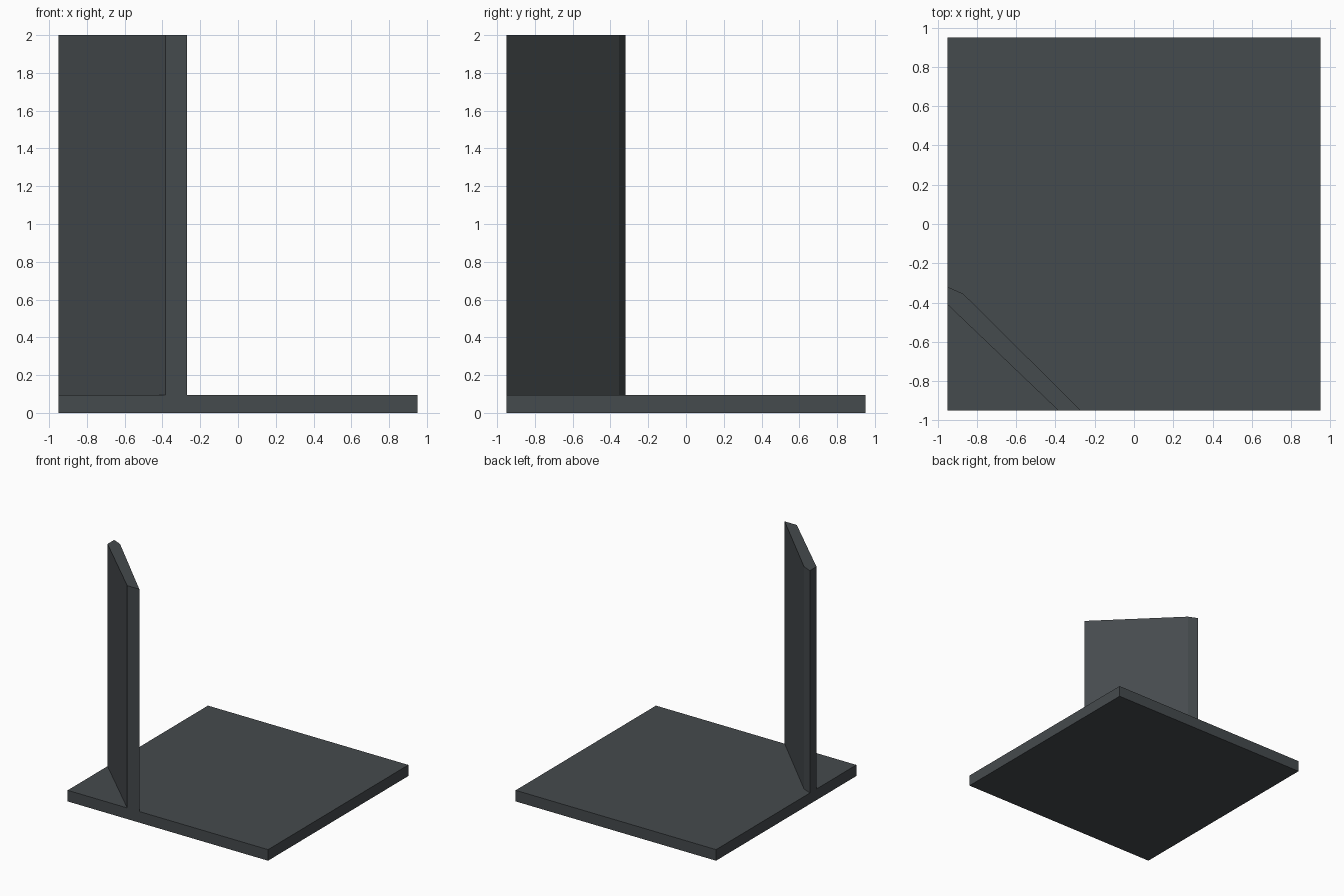
import bpy, bmesh

if "Cube" in bpy.data.objects:
    bpy.data.objects.remove(bpy.data.objects["Cube"])

# Single dark grey colour
grey = bpy.data.materials.new("dark_slate_grey")
grey.diffuse_color = (0.060, 0.069, 0.075, 1)
grey.use_nodes = True
grey.node_tree.nodes["Principled BSDF"].inputs["Base Color"].default_value = grey.diffuse_color


def prism(name, outline, z0, z1):
    """Extrude a flat outline (counter-clockwise) upwards from z0 to z1."""
    bm = bmesh.new()
    face = bm.faces.new([bm.verts.new((x, y, z0)) for x, y in outline])
    ext = bmesh.ops.extrude_face_region(bm, geom=[face], use_keep_orig=True)
    top = [v for v in ext["geom"] if isinstance(v, bmesh.types.BMVert)]
    bmesh.ops.translate(bm, verts=top, vec=(0, 0, z1 - z0))
    bmesh.ops.recalc_face_normals(bm, faces=bm.faces)
    mesh = bpy.data.meshes.new(name)
    bm.to_mesh(mesh)
    bm.free()
    mesh.materials.append(grey)
    obj = bpy.data.objects.new(name, mesh)
    bpy.context.collection.objects.link(obj)
    return obj


HALF = 0.95      # half width of the floor
FLOOR = 0.095    # floor thickness

# Square floor slab
prism("floor_slab", [(-HALF, -HALF), (HALF, -HALF), (HALF, HALF), (-HALF, HALF)], 0, FLOOR)

# Diagonal wall cutting off the front left corner
prism("corner_wall", [(-HALF, -0.41), (-0.385, -HALF), (-0.27, -HALF),
                      (-0.87, -0.355), (-HALF, -0.32)], FLOOR, 2.0)
